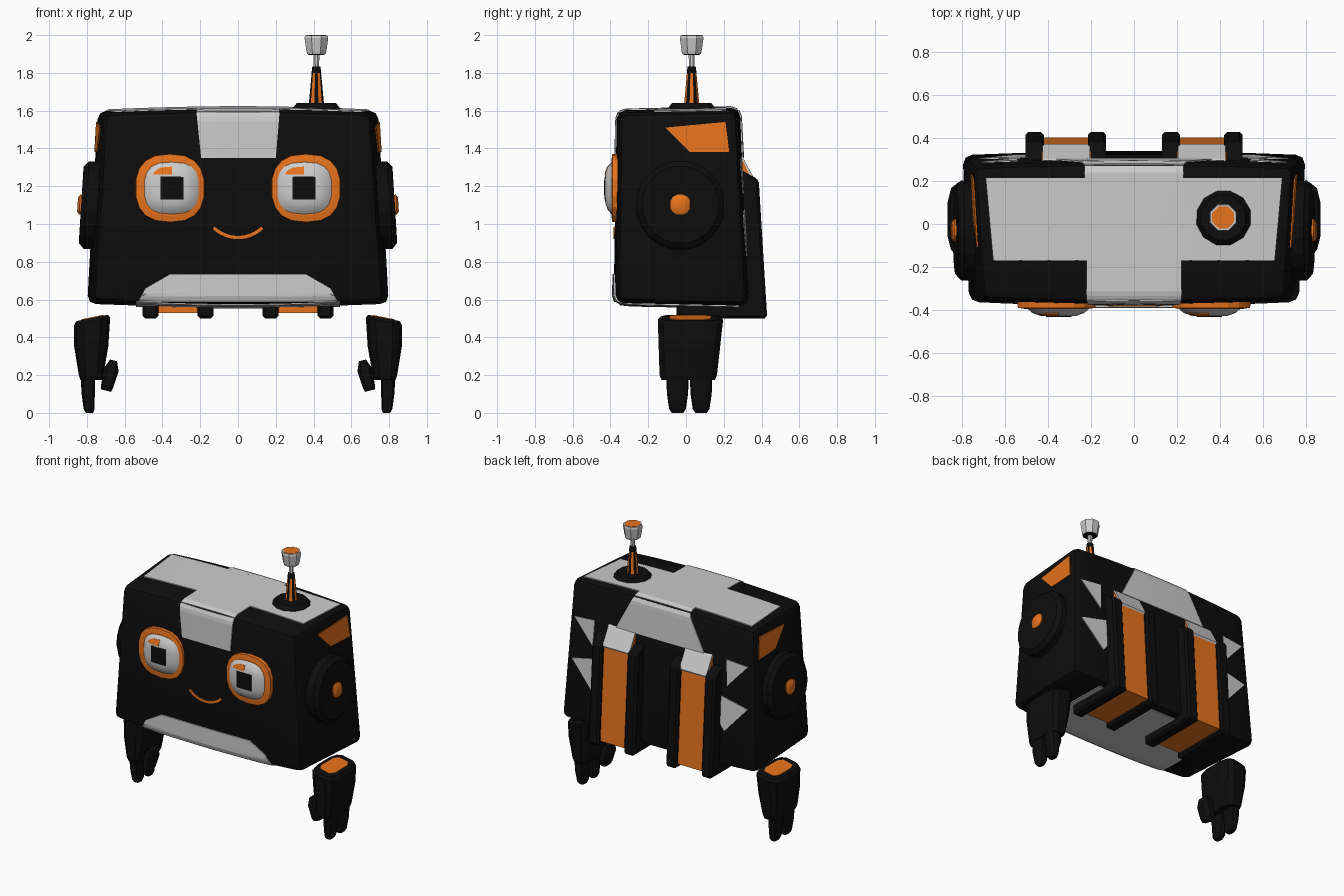
import bpy, bmesh
from math import sin, cos, pi, radians, copysign
from mathutils import Vector, Matrix
from mathutils.bvhtree import BVHTree

if "Cube" in bpy.data.objects:
    bpy.data.objects.remove(bpy.data.objects["Cube"])


def material(name, c):
    m = bpy.data.materials.new(name)
    m.diffuse_color = (*c, 1)
    m.use_nodes = True
    m.node_tree.nodes["Principled BSDF"].inputs["Base Color"].default_value = m.diffuse_color
    return m


BLACK = material("black", (.004, .004, .004))
ORANGE = material("orange", (.8, .17, .012))
PALE = material("pale", (.6, .6, .6))


def finish(name, bm, mats, smooth=False):
    bmesh.ops.recalc_face_normals(bm, faces=bm.faces)
    me = bpy.data.meshes.new(name)
    bm.to_mesh(me)
    tree = BVHTree.FromBMesh(bm)
    bm.free()
    for m in mats:
        me.materials.append(m)
    ob = bpy.data.objects.new(name, me)
    bpy.context.collection.objects.link(ob)
    if smooth:
        bpy.ops.object.select_all(action='DESELECT')
        ob.select_set(True)
        bpy.context.view_layer.objects.active = ob
        bpy.ops.object.shade_smooth_by_angle(angle=radians(35))
    return tree


def ring(z, rx, ry, n=16, e=2, cx=0, cy=0, tilt=0):
    """Superellipse ring in the xy plane; tilt raises z along x."""
    pts = []
    for i in range(n):
        a = 2 * pi * (i + .5) / n
        x = rx * copysign(abs(cos(a)) ** (2 / e), cos(a))
        y = ry * copysign(abs(sin(a)) ** (2 / e), sin(a))
        pts.append((cx + x, cy + y, z + tilt * x))
    return pts


def loft(name, rings, mats, M=Matrix(), smooth=False, stripes=False, bevel=0):
    bm = bmesh.new()
    rows = [[bm.verts.new(M @ Vector(p)) for p in r] for r in rings]
    n = len(rows[0])
    for a, b in zip(rows, rows[1:]):
        for i in range(n):
            f = bm.faces.new((a[i], a[(i + 1) % n], b[(i + 1) % n], b[i]))
            f.material_index = i % 2 if stripes else 0
    bm.faces.new(rows[0])
    bm.faces.new(rows[-1])
    if bevel:
        bmesh.ops.bevel(bm, geom=bm.edges[:], offset=bevel, segments=1, affect='EDGES')
    return finish(name, bm, mats, smooth)


def decal(name, pts, view, tree, mat, d=.007, cuts=9):
    """Thin panel: a 2D outline projected on a surface along a view axis."""
    lift = {'front': lambda u, v: ((u, -3, v), (0, 1, 0)),
            'back': lambda u, v: ((u, 3, v), (0, -1, 0)),
            'top': lambda u, v: ((u, v, 3), (0, 0, -1)),
            'under': lambda u, v: ((u, v, -3), (0, 0, 1)),
            'right': lambda u, v: ((3, u, v), (-1, 0, 0)),
            'left': lambda u, v: ((-3, u, v), (1, 0, 0))}[view]
    bm = bmesh.new()
    bm.faces.new([bm.verts.new(lift(*p)[0]) for p in pts])
    bmesh.ops.triangulate(bm, faces=bm.faces[:])
    if cuts:
        bmesh.ops.subdivide_edges(bm, edges=bm.edges[:], cuts=cuts, use_grid_fill=True)
    axis = Vector(lift(0, 0)[1])
    missed = []
    for v in bm.verts:
        hit = tree.ray_cast(v.co, axis)[0]
        if hit:
            v.co = hit
        else:
            missed.append(v)
    bmesh.ops.delete(bm, geom=missed, context='VERTS')
    finish(name, bm, [mat])
    s = bpy.data.objects[name].modifiers.new("thickness", 'SOLIDIFY')
    s.thickness, s.offset = 2 * d, 0


def flip(pts, s):
    return [(s * u, v) for u, v in pts]


# Body: tapered rounded box with slightly bulging front, top and bottom
bm = bmesh.new()
bmesh.ops.create_cube(bm, size=2)
corner = {(-1, -1): (.77, -.365, .59), (1, -1): (.80, .325, .575),
          (-1, 1): (.705, -.35, 1.585), (1, 1): (.745, .27, 1.60)}
for v in bm.verts:
    x, y, z = corner[(round(v.co.y), round(v.co.z))]
    v.co = (copysign(x, v.co.x), y, z)
bmesh.ops.bevel(bm, geom=bm.edges[:], offset=.045, segments=2, profile=.5, affect='EDGES')
for i in range(-5, 6):
    bmesh.ops.bisect_plane(bm, geom=bm.verts[:] + bm.edges[:] + bm.faces[:],
                           plane_co=(i * .12, 0, 0), plane_no=(1, 0, 0))
for v in bm.verts:
    b = .018 * max(0, 1 - (v.co.x / .72) ** 2)
    v.co.y += b * max(-1, min(1, v.co.y / .3))
    v.co.z += b * max(-1, min(1, (v.co.z - 1.1) / .45))
body = finish("body", bm, [BLACK], True)

# Pale panels on top, forehead, back, chin and underside
decal("top_panel", [(-.69, .215), (.69, .215), (.655, -.17), (-.655, -.17)], 'top', body, PALE)
decal("top_front_strip", [(-.22, -.17), (.22, -.17), (.22, -.35), (-.22, -.35)], 'top', body, PALE)
decal("forehead_panel", [(-.22, 1.59), (.22, 1.59), (.2, 1.35), (-.195, 1.35)], 'front', body, PALE)
decal("top_back_strip", [(-.23, .21), (.23, .21), (.23, .27), (-.23, .27)], 'top', body, PALE)
decal("upper_back_panel", [(-.23, 1.6), (.23, 1.6), (.36, 1.35), (-.36, 1.35)], 'back', body, PALE)
decal("chin_panel", [(-.53, .59), (-.49, .66), (-.36, .735), (.36, .735), (.49, .66), (.53, .59)],
      'front', body, PALE, .009)
decal("underside_panel", [(-.54, -.35), (.54, -.35), (.54, .28), (-.54, .28)], 'under', body, PALE)

# Smile: a tapering arc
arc = [radians(-90 + a) for a in range(-44, 45, 4)]
smile = [(.193 * cos(a), 1.113 + .193 * sin(a)) for a in arc]
smile += [(.176 * cos(a), 1.113 + .176 * sin(a)) for a in reversed(arc)]
decal("smile", smile, 'front', body, ORANGE, .006, 0)

face = Matrix.Rotation(radians(90), 4, 'X')
for s, side in ((-1, 'left'), (1, 'right')):
    # Eye: ring, dome, square pupil and highlight
    E = Matrix.Translation((s * .36, 0, 1.19)) @ face
    loft(side + "_eye_ring", [ring(.35, .185, .182, 18, 2.5), ring(.39, .183, .18, 18, 2.5),
                              ring(.395, .15, .148, 18, 2.5)], [ORANGE], E)
    E = Matrix.Translation((s * .352, 0, 1.19)) @ face
    eye = loft(side + "_eye", [ring(.36, .15, .143, 18, 2.8), ring(.392, .148, .141, 18, 2.8),
                               ring(.414, .122, .116, 18, 2.8), ring(.427, .085, .08, 18, 2.8),
                               ring(.43, .04, .04, 18, 2.8)], [PALE], E, True)
    cx = s * .349
    decal(side + "_pupil", [(cx - .06, 1.13), (cx + .06, 1.13), (cx + .06, 1.25), (cx - .06, 1.25)],
          'front', eye, BLACK, .003)
    decal(side + "_eye_highlight", [(cx - .1, 1.262), (cx, 1.262), (cx, 1.303), (cx - .06, 1.298),
                                    (cx - .09, 1.28)], 'front', eye, ORANGE, .003, 3)

    # Ear disc and knob, leaning with the side wall
    A = Matrix.Translation((0, -.03, 1.05)) @ Matrix.Rotation(s * radians(86.4), 4, 'Y')
    loft(side + "_ear", [ring(.73, .235, .235, 20), ring(.805, .235, .235, 20),
                         ring(.832, .205, .205, 20)], [BLACK], A)
    loft(side + "_ear_knob", [ring(.82, .054, .054, 12, 2.4), ring(.84, .054, .054, 12, 2.4),
                              ring(.851, .038, .038, 12, 2.4)], [ORANGE], A, True)

    # Orange side window and pale back marks
    decal(side + "_side_panel", [(-.11, 1.51), (.21, 1.54), (.23, 1.38), (.02, 1.38)],
          side, body, ORANGE)
    decal(side + "_upper_back_mark", flip([(.54, 1.35), (.71, 1.335), (.55, 1.16)], s),
          'back', body, PALE, .006, 3)
    decal(side + "_lower_back_mark", flip([(.5, 1.08), (.72, 1.03), (.54, .83), (.5, .88)], s),
          'back', body, PALE, .006, 3)

    # Back thruster: two rails around a recessed orange channel
    rail = [(.25, 1.31), (.32, 1.27), (.385, 1.235), (.43, .5), (-.05, .5), (-.05, .6), (.25, .6)]
    fill = [(.25, 1.36), (.295, 1.345), (.36, 1.215), (.403, .53), (-.02, .53), (-.02, .6), (.25, .6)]
    for tag, x0, x1 in (("inner", .13, .215), ("outer", .42, .505)):
        loft(f"{side}_{tag}_back_rail", [[(s * x, y, z) for y, z in rail] for x in (x0, x1)],
             [BLACK], bevel=.014)
    loft(side + "_back_channel", [[(s * x, y, z) for y, z in fill] for x in (.2, .43)], [ORANGE])
    cap = [(.285, 1.365), (.305, 1.345), (.372, 1.222), (.365, 1.21), (.28, 1.3)]
    loft(side + "_back_channel_cap", [[(s * x, y, z) for y, z in cap] for x in (.205, .425)], [PALE])

    # Floating hand: palm, cuff inlay, fingers and thumb
    H = Matrix.Diagonal((s, 1, 1, 1))
    loft(side + "_palm", [ring(.175, .058, .145, 12, 3.5, .778, .012),
                          ring(.2, .066, .155, 12, 3.5, .778, .012),
                          ring(.35, .092, .166, 12, 3.5, .777, .018),
                          ring(.485, .097, .175, 12, 3.5, .772, .023, -.2),
                          ring(.503, .085, .16, 12, 3.5, .772, .023, -.2)], [BLACK], H)
    loft(side + "_cuff_inlay", [ring(.49, .06, .115, 8, 4, .772, .023, -.2),
                                ring(.507, .06, .115, 8, 4, .772, .023, -.2)], [ORANGE], H)
    for i, y in enumerate((-.045, .08)):
        loft(f"{side}_finger_{i + 1}", [ring(.2, .04, .06, 10, 3, .795, y),
                                        ring(.1, .036, .056, 10, 3, .793, y),
                                        ring(.02, .03, .044, 10, 3, .788, y),
                                        ring(0, .02, .03, 10, 3, .786, y)], [BLACK], H)
    T = H @ Matrix.Translation((.678, -.05, .2)) @ Matrix.Rotation(radians(-14), 4, 'Y')
    loft(side + "_thumb", [ring(-.085, .028, .045, 8, 3), ring(-.06, .035, .055, 8, 3),
                           ring(.03, .042, .06, 8, 3), ring(.08, .02, .045, 8, 3)], [BLACK], T)

# Antenna: base, striped stem, thin rod and flared tip
P = Matrix.Translation((.415, .03, 0))
loft("antenna_base", [ring(1.58, .132, .132, 12), ring(1.61, .132, .132, 12),
                      ring(1.64, .108, .108, 12)], [BLACK], P)
loft("antenna_stem", [ring(1.63, .042, .042, 12), ring(1.81, .025, .025, 12)],
     [BLACK, ORANGE], P, stripes=True)
loft("antenna_collar", [ring(1.8, .027, .027, 12), ring(1.835, .022, .022, 12)], [BLACK], P)
loft("antenna_rod", [ring(1.82, .015, .015, 8), ring(1.92, .018, .018, 8)], [PALE], P)
loft("antenna_tip", [ring(1.9, .053, .053, 8), ring(1.915, .057, .057, 8), ring(1.985, .068, .068, 8),
                     ring(1.998, .064, .064, 8)], [PALE], P)
loft("antenna_tip_underside", [ring(1.896, .046, .046, 8), ring(1.902, .05, .05, 8)], [BLACK], P)
loft("antenna_tip_light", [ring(1.99, .055, .055, 8), ring(2.0, .055, .055, 8)], [ORANGE], P)
